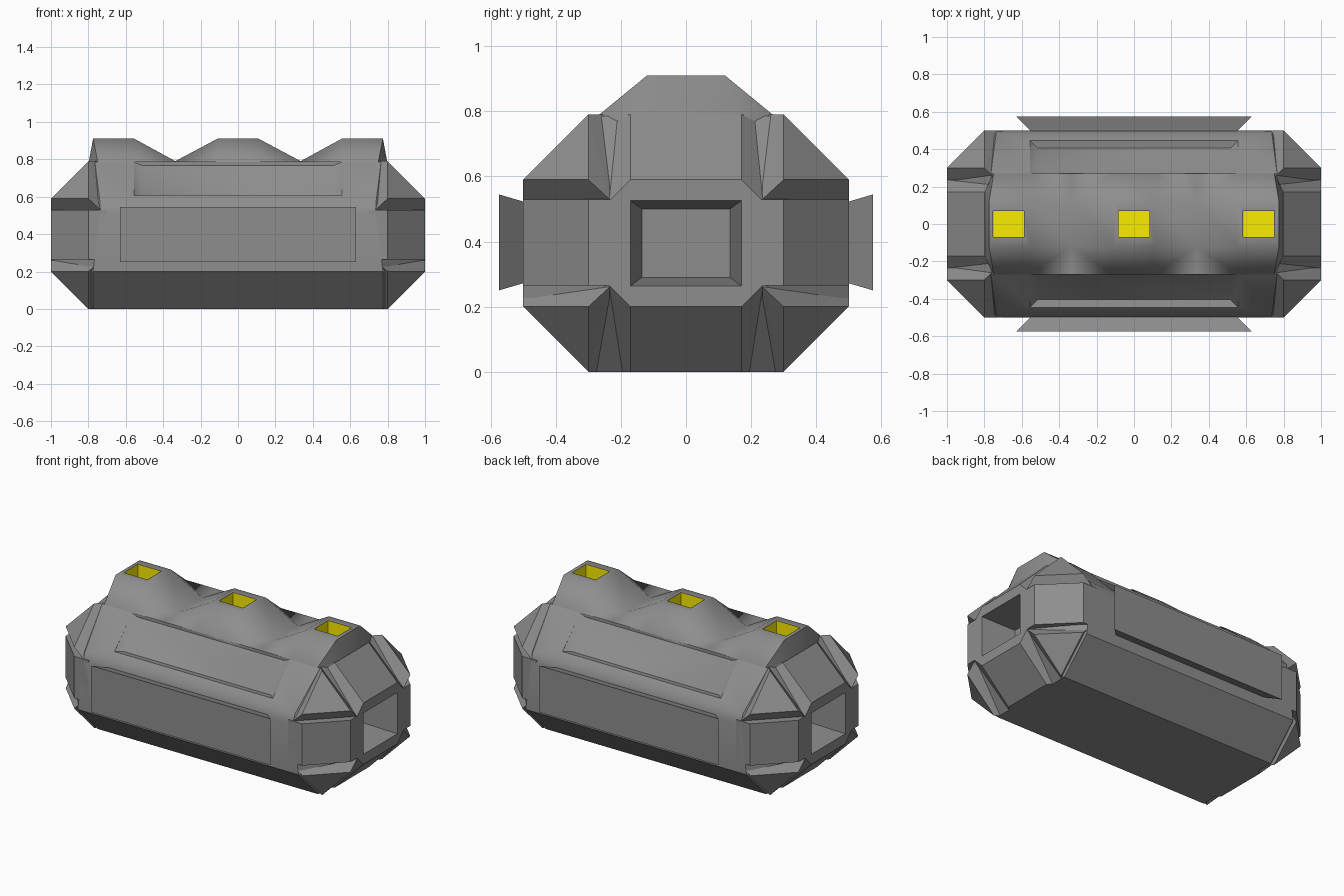
import bpy, bmesh, math

if "Cube" in bpy.data.objects:
    bpy.data.objects.remove(bpy.data.objects["Cube"])

X2 = (-1, 1)


def material(name, rgb):
    m = bpy.data.materials.new(name)
    m.diffuse_color = (*rgb, 1)
    m.use_nodes = True
    m.node_tree.nodes["Principled BSDF"].inputs["Base Color"].default_value = m.diffuse_color
    return m


grey = material("dark_grey", (.27, .27, .27))
yellow = material("yellow", (.97, .85, .0))


def finish(name, bm, mat=grey, recalc=True):
    if recalc:
        bmesh.ops.recalc_face_normals(bm, faces=bm.faces[:])
    me = bpy.data.meshes.new(name)
    bm.to_mesh(me)
    bm.free()
    me.materials.append(mat)
    ob = bpy.data.objects.new(name, me)
    bpy.context.collection.objects.link(ob)
    return ob


def hull(name, pts):
    bm = bmesh.new()
    vs = [bm.verts.new(p) for p in pts]
    bmesh.ops.convex_hull(bm, input=vs)
    loose = [v for v in bm.verts if not v.link_faces]
    bmesh.ops.delete(bm, geom=loose, context='VERTS')
    bmesh.ops.dissolve_limit(bm, angle_limit=0.01, verts=bm.verts[:], edges=bm.edges[:])
    return finish(name, bm)


def activate(ob):
    bpy.ops.object.select_all(action='DESELECT')
    ob.select_set(True)
    bpy.context.view_layer.objects.active = ob


def cut(ob, cutters):
    for c in cutters:
        m = ob.modifiers.new("cut", 'BOOLEAN')
        m.operation, m.solver, m.object = 'DIFFERENCE', 'EXACT', c
        activate(ob)
        bpy.ops.object.modifier_apply(modifier=m.name)


def smooth(ob, degrees):
    activate(ob)
    bpy.ops.object.shade_smooth_by_angle(angle=math.radians(degrees))


# main body with set-back end chamfers and softened shoulders
profile = [(.775, .3, 0), (.775, .5, .2), (.737, .5, .51), (.737, .485, .565),
           (.737, .445, .605), (.765, .27, .785)]
body = hull("body",
            [(sx * x, sy * y, z) for sx in X2 for sy in X2 for x, y, z in profile] +
            [(sx * .99, sy * .245, z) for sx in X2 for sy in X2 for z in (.255, .535)])

# end window and shoulder recess cutters
windows = {s: hull("window_cutter",
                   [(s * .78, y, z) for y in (-.135, .135) for z in (.29, .5)] +
                   [(s * 1.1, y, z) for y in (-.186, .186) for z in (.252, .537)])
           for s in X2}
recesses = []
for s in X2:
    pts = []
    for x in X2:
        pts += [(x * .515, s * .27, .768), (x * .515, s * .405, .6),
                (x * .555, s * .27, .785), (x * .555, s * .445, .605),
                (x * .58, s * .27, .9), (x * .58, s * .55, .62)]
    recesses.append(hull("recess_cutter", pts))
cut(body, list(windows.values()) + recesses)
smooth(body, 30)

for sx in X2:
    # horizontal band of each end: side chamfer panels
    band = hull("end_side_band", [(sx * x, sy * y, z) for sy in X2 for z in (.265, .53)
                                  for x, y in ((.7, .5), (.8, .5), (1, .3))])
    # vertical band of each end: top and bottom chamfer panels with sloped flanks
    outer = [(.7, .79), (.8, .79), (1, .59), (1, .2), (.8, 0), (.7, 0)]
    inner = [(.7, .79), (.735, .79), (1, .525), (1, .265), (.735, 0), (.7, 0)]
    upright = hull("end_upright_band",
                   [(sx * x, sy * w, z) for sy in X2
                    for prof, w in ((outer, .17), (inner, .235)) for x, z in prof])
    cut(band, [windows[sx]])
    cut(upright, [windows[sx]])

    # triangular corner guards
    for sy in X2:
        for top in (True, False):
            tri = [(.8, .3, .79), (.8, .5, .59), (1, .3, .59),
                   (.735, .235, .79), (.735, .5, .53), (1, .235, .53)]
            hull("corner_guard", [(sx * x, sy * y, z if top else .79 - z)
                                  for x, y, z in tri])

# flared side plates
for s in X2:
    hull("side_plate",
         [(x * .63, s * .575, z) for x in X2 for z in (.25, .545)] +
         [(x * .545, s * .49, z) for x in X2 for z in (.275, .52)])

# roof with three flat-topped humps, lofted along x
half = [(.797, .17, .79, .797, .175), (.775, .12, .91, .75, .27),
        (.555, .12, .91, .555, .27), (.335, .12, .79, .335, .27),
        (.11, .12, .91, .11, .27)]
stations = [(-x, w, h, -xb, wb) for x, w, h, xb, wb in half] + half[::-1]
bm = bmesh.new()
rings = []
for x, w, h, xb, wb in stations:
    rings.append([bm.verts.new(p) for p in (
        (xb, -wb, .7), (xb, -wb, .787), (x, -w, h),
        (x, w, h), (xb, wb, .787), (xb, wb, .7))])
for a, b in zip(rings, rings[1:]):
    for i in range(6):
        j = (i + 1) % 6
        bm.faces.new((a[i], a[j], b[j], b[i]))
bm.faces.new(rings[0])
bm.faces.new(rings[-1][::-1])
bmesh.ops.triangulate(bm, faces=bm.faces[:])
roof = finish("roof", bm)

# yellow light wells sunk into the humps
wells = []
for cx in (-.67, 0, .667):
    rect = [(cx - .083, -.07), (cx + .083, -.07), (cx + .083, .07), (cx - .083, .07)]
    wells.append(hull("well_cutter", [(x, y, z) for x, y in rect for z in (.81, 1)]))
    bm = bmesh.new()
    lo, hi = ([bm.verts.new((cx + (x - cx) * .99, y * .99, z)) for x, y in rect]
              for z in (.815, .91))
    bm.faces.new(lo)
    for i in range(4):
        j = (i + 1) % 4
        bm.faces.new((lo[j], lo[i], hi[i], hi[j]))
    finish("light_well", bm, yellow, recalc=False)
cut(roof, wells)
smooth(roof, 58)

# remove helpers
for c in list(windows.values()) + recesses + wells:
    bpy.data.objects.remove(c)
